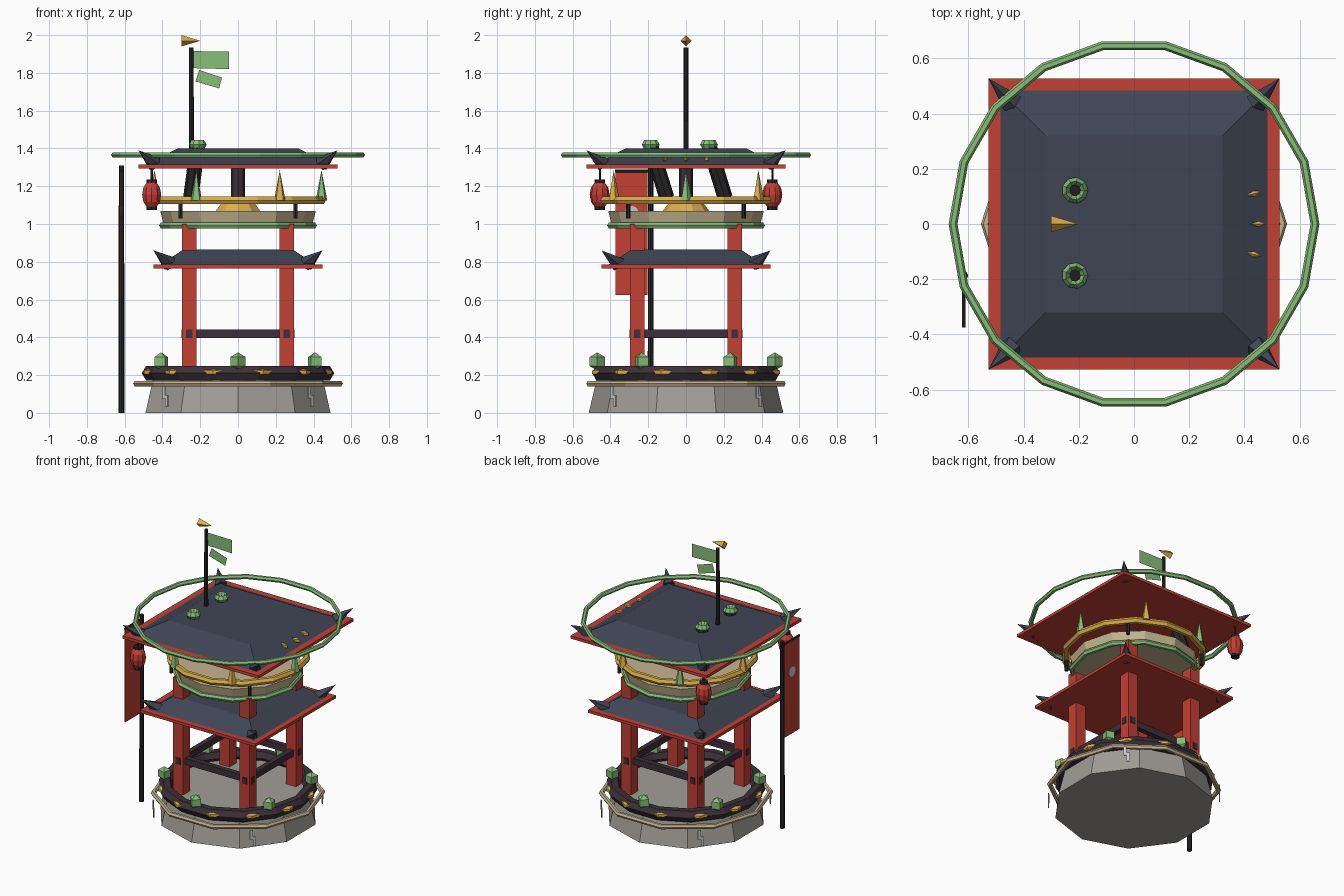
import bpy
from math import sin, cos, pi, radians, sqrt
from mathutils import Vector

if "Cube" in bpy.data.objects:
    bpy.data.objects.remove(bpy.data.objects["Cube"])

def material(name, r, g, b):
    m = bpy.data.materials.new(name)
    m.diffuse_color = (r, g, b, 1)
    m.use_nodes = True
    m.node_tree.nodes["Principled BSDF"].inputs["Base Color"].default_value = m.diffuse_color
    return m

RED = material("red_paint", 0.55, 0.05, 0.035)
DARK = material("slate", 0.05, 0.06, 0.09)
WOOD = material("dark_wood", 0.045, 0.03, 0.04)
BLACK = material("black_iron", 0.02, 0.02, 0.02)
GOLD = material("gold", 0.72, 0.42, 0.07)
GREEN = material("green", 0.24, 0.52, 0.19)
TAN = material("tan", 0.55, 0.45, 0.28)
STONE = material("stone", 0.36, 0.34, 0.31)
PALE = material("pale_stone", 0.6, 0.6, 0.58)

def finish(name, mat):
    o = bpy.context.object
    o.name = name
    o.data.materials.append(mat)
    return o

def rod(name, a, b, r1, r2, n, mat, spin=0):
    """Cone or cylinder from point a to point b."""
    a, b = Vector(a), Vector(b)
    bpy.ops.mesh.primitive_cone_add(vertices=n, radius1=r1, radius2=r2, depth=(b - a).length)
    o = finish(name, mat)
    if spin:
        o.rotation_euler.z = spin
        bpy.ops.object.transform_apply(location=False, rotation=True, scale=False)
    o.rotation_euler = Vector((0, 0, 1)).rotation_difference((b - a).normalized()).to_euler()
    o.location = (a + b) / 2
    return o

def box(name, loc, size, mat, rz=0):
    bpy.ops.mesh.primitive_cube_add(size=1, location=loc, rotation=(0, 0, rz))
    o = finish(name, mat)
    o.scale = size
    return o

def ring(name, z, R, r, n, mat, m=6):
    bpy.ops.mesh.primitive_torus_add(location=(0, 0, z), major_radius=R, minor_radius=r,
                                     major_segments=n, minor_segments=m)
    return finish(name, mat)

def gem(name, loc, size, mat, rz=0):
    """Octahedron scaled to half sizes."""
    bpy.ops.mesh.primitive_uv_sphere_add(segments=4, ring_count=2, radius=1,
                                         location=loc, rotation=(0, 0, rz))
    o = finish(name, mat)
    o.scale = size
    return o

def panel(name, pts, mat):
    me = bpy.data.meshes.new(name)
    me.from_pydata(pts, [], [list(range(len(pts)))])
    me.materials.append(mat)
    bpy.context.collection.objects.link(bpy.data.objects.new(name, me))

CORNERS = [(sx, sy) for sx in (-1, 1) for sy in (-1, 1)]

# stone base with its rings
rod("stone_base", (0, 0, 0), (0, 0, 0.19), 0.515, 0.47, 10, STONE)
ring("base_rope", 0.155, 0.538, 0.017, 10, TAN)
ring("base_coil", 0.21, 0.465, 0.044, 14, WOOD)
for i in range(12):
    a = radians(30 * i + 15)
    gem("coil_stud", (0.49 * cos(a), 0.49 * sin(a), 0.215), (0.028, 0.06, 0.018), GOLD, a)
for i in range(6):
    a = radians(60 * i + 30)
    gem("base_crystal", (0.47 * cos(a), 0.47 * sin(a), 0.272), (0.047, 0.047, 0.048), GREEN, a)

# stepped cracks on the four diagonals
for i in range(4):
    a = radians(90 * i + 45)
    for t, z, w, h in ((-0.01, 0.115, 0.02, 0.05), (0, 0.085, 0.04, 0.02), (0.01, 0.055, 0.02, 0.05)):
        box("base_crack", (0.545 * cos(a) - t * sin(a), 0.545 * sin(a) + t * cos(a), z),
            (0.006, w, h), PALE, a)

# posts and tie beams
for sx, sy in CORNERS:
    box("post", (0.258 * sx, 0.258 * sy, 0.59), (0.076, 0.076, 0.82), RED)
for s in (-1, 1):
    box("tie_beam_x", (0, 0.258 * s, 0.42), (0.6, 0.035, 0.045), WOOD)
    box("tie_beam_y", (0.258 * s, 0, 0.42), (0.035, 0.6, 0.045), WOOD)

# two roofs: red eave slab, dark hipped top, corner horns
def roof(name, z, eave, low, top, h):
    box(name + "_eave", (0, 0, z + 0.01), (2 * eave, 2 * eave, 0.02), RED)
    rod(name + "_hip", (0, 0, z + 0.02), (0, 0, z + h), low * sqrt(2), top * sqrt(2), 4, DARK, pi / 4)
    for sx, sy in CORNERS:
        i, o = eave - 0.085, eave
        rod(name + "_horn", (sx * i, sy * i, z + 0.025), (sx * o, sy * o, z + 0.095), 0.042, 0, 5, DARK)

roof("lower_roof", 0.765, 0.447, 0.41, 0.29, 0.10)
roof("upper_roof", 1.295, 0.527, 0.484, 0.32, 0.105)
ring("roof_halo", 1.365, 0.656, 0.016, 18, GREEN)

# drum between the roofs
rod("drum", (0, 0, 0.985), (0, 0, 1.07), 0.39, 0.412, 12, TAN)
ring("drum_vine", 0.992, 0.4, 0.018, 12, GREEN)
ring("gold_rail", 1.125, 0.442, 0.023, 14, GOLD)
for sx, sy in CORNERS:
    rod("rail_stub", (0.305 * sx, 0.305 * sy, 1.03), (0.305 * sx, 0.305 * sy, 1.13), 0.012, 0.012, 6, BLACK)
for i in range(6):
    a = radians(60 * i)
    x, y = 0.442 * cos(a), 0.442 * sin(a)
    rod("rail_spike", (x, y, 1.125), (x, y, 1.285), 0.032, 0, 5, GOLD if i % 2 else GREEN)
rod("gold_pedestal", (0, 0, 1.06), (0, 0, 1.12), 0.13, 0.085, 10, GOLD)
rod("centre_column", (0, 0, 1.1), (0, 0, 1.31), 0.037, 0.037, 8, WOOD)

# leaning pipes with leafy collars on the roof
for y in (-0.187, 0.122):
    rod("pipe", (-0.25, y + 0.085, 1.14), (-0.214, y, 1.415), 0.04, 0.04, 8, BLACK)
    o = ring("pipe_collar", 1.42, 0.034, 0.014, 9, GREEN, 4)
    o.location.x, o.location.y, o.scale.z = -0.214, y, 1.8

# gold claws on the right slope
for s in (-1, 0, 1):
    gem("roof_claw", (0.435 + (0.015 if s == 0 else 0), 0.11 * s, 1.345), (0.036, 0.012, 0.018), GOLD, 0.25 * s)

# lanterns under the two left corners
for s in (-1, 1):
    x, y = -0.457, 0.457 * s
    bpy.ops.mesh.primitive_uv_sphere_add(segments=10, ring_count=6, radius=1, location=(x, y, 1.155))
    finish("lantern", RED).scale = (0.053, 0.053, 0.075)
    for z in (1.085, 1.225):
        rod("lantern_cap", (x, y, z - 0.01), (x, y, z + 0.01), 0.028, 0.028, 8, BLACK)
    rod("lantern_cord", (x, y, 1.22), (x, y, 1.30), 0.006, 0.006, 5, BLACK)

# flag pole with pennants and finial
rod("flag_pole", (-0.247, 0, 1.23), (-0.247, 0, 1.935), 0.014, 0.012, 8, BLACK)
rod("pole_finial", (-0.3, 0, 1.97), (-0.2, 0, 1.97), 0.03, 0, 4, GOLD)
panel("flag", [(-0.235, 0, 1.825), (-0.047, 0, 1.82), (-0.047, 0, 1.913), (-0.235, 0, 1.915)], GREEN)
panel("pennant", [(-0.225, 0, 1.755), (-0.1, 0, 1.718), (-0.085, 0, 1.775), (-0.205, 0, 1.815)], GREEN)

# hanging banner on its own pole
bx = -0.617
rod("banner_pole", (bx, -0.187, 0), (bx, -0.187, 1.31), 0.016, 0.014, 8, BLACK)
rod("banner_arm", (bx, -0.17, 1.28), (bx, -0.375, 1.28), 0.008, 0.008, 6, BLACK)
box("banner", (bx, -0.288, 0.95), (0.006, 0.17, 0.65), RED)
rod("banner_disc", (bx - 0.006, -0.288, 1.06), (bx + 0.006, -0.288, 1.06), 0.036, 0.036, 12, PALE)
